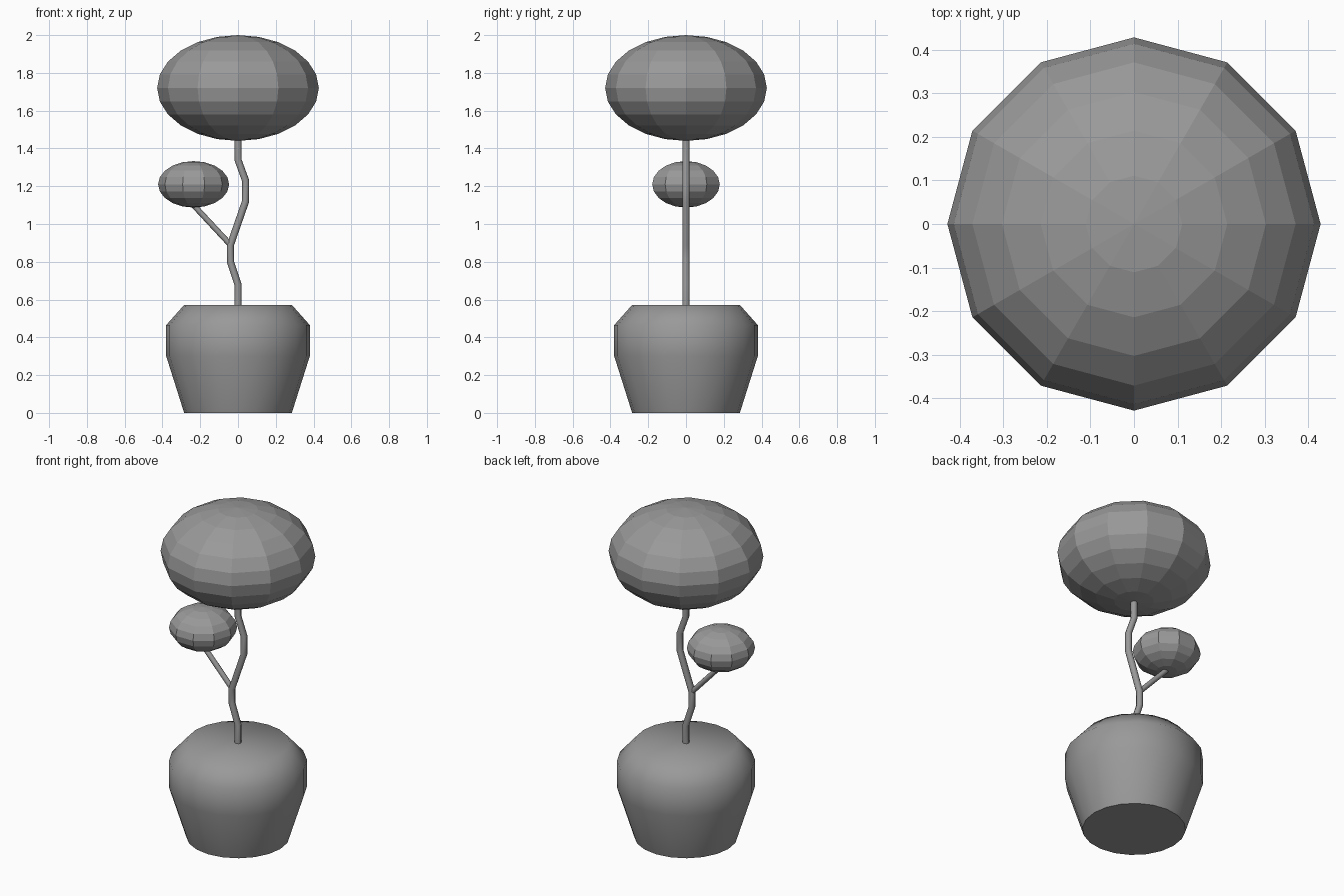
import bpy, bmesh, math

if "Cube" in bpy.data.objects:
    bpy.data.objects.remove(bpy.data.objects["Cube"])

dark_grey = bpy.data.materials.new("dark_grey")
dark_grey.diffuse_color = (0.32, 0.32, 0.32, 1)
dark_grey.use_nodes = True
dark_grey.node_tree.nodes["Principled BSDF"].inputs["Base Color"].default_value = dark_grey.diffuse_color


def finish(name, bm, smooth=False):
    bmesh.ops.recalc_face_normals(bm, faces=bm.faces)
    mesh = bpy.data.meshes.new(name)
    bm.to_mesh(mesh)
    bm.free()
    mesh.materials.append(dark_grey)
    obj = bpy.data.objects.new(name, mesh)
    bpy.context.collection.objects.link(obj)
    if smooth:
        bpy.ops.object.select_all(action='DESELECT')
        obj.select_set(True)
        bpy.context.view_layer.objects.active = obj
        bpy.ops.object.shade_smooth_by_angle(angle=math.radians(50))
    return obj


def foliage(name, sides, rings, centre, size):
    bm = bmesh.new()
    bmesh.ops.create_uvsphere(bm, u_segments=sides, v_segments=rings, radius=1)
    # turn the sphere so a corner points along +x
    for v in bm.verts:
        v.co.x, v.co.y = v.co.y, -v.co.x
    bmesh.ops.scale(bm, vec=size, verts=bm.verts)
    bmesh.ops.translate(bm, vec=centre, verts=bm.verts)
    return finish(name, bm)


def skin(name, loops, bm):
    # bridge successive rings and cap both ends
    n = len(loops[0])
    for a, b in zip(loops, loops[1:]):
        for i in range(n):
            j = (i + 1) % n
            bm.faces.new((a[i], a[j], b[j], b[i]))
    bm.faces.new(loops[0][::-1])
    bm.faces.new(loops[-1])
    return finish(name, bm, smooth=True)


def lathe(name, profile, sides):
    bm = bmesh.new()
    angles = [2 * math.pi * i / sides for i in range(sides)]
    loops = [[bm.verts.new((r * math.cos(a), r * math.sin(a), z)) for a in angles]
             for r, z in profile]
    return skin(name, loops, bm)


def stem(name, path, radius, sides=8):
    # round tube in the xz plane, mitred at each bend
    bm = bmesh.new()
    angles = [2 * math.pi * i / sides for i in range(sides)]
    loops = []
    for k, (x, z) in enumerate(path):
        x0, z0 = path[max(k - 1, 0)]
        x1, z1 = path[min(k + 1, len(path) - 1)]
        d = math.hypot(x1 - x0, z1 - z0)
        nx, nz = radius * (z1 - z0) / d, -radius * (x1 - x0) / d
        loops.append([bm.verts.new((x + nx * math.cos(a), radius * math.sin(a),
                                    z + nz * math.cos(a))) for a in angles])
    return skin(name, loops, bm)


# Pot, closed at the rim
lathe("pot", [(0.285, 0), (0.38, 0.30), (0.38, 0.465), (0.285, 0.572)], 20)

# Winding trunk and its side branch
stem("trunk", [(0, 0.56), (0, 0.68), (-0.04, 0.80), (-0.04, 0.89),
               (0.04, 1.12), (0.04, 1.23), (0, 1.34), (0, 1.47)], 0.019)
stem("branch", [(-0.04, 0.89), (-0.245, 1.11)], 0.015)

# Clipped foliage balls
foliage("large_foliage", 12, 12, (0, 0, 1.72), (0.428, 0.428, 0.28))
foliage("small_foliage", 10, 10, (-0.235, 0, 1.21), (0.188, 0.188, 0.123))
